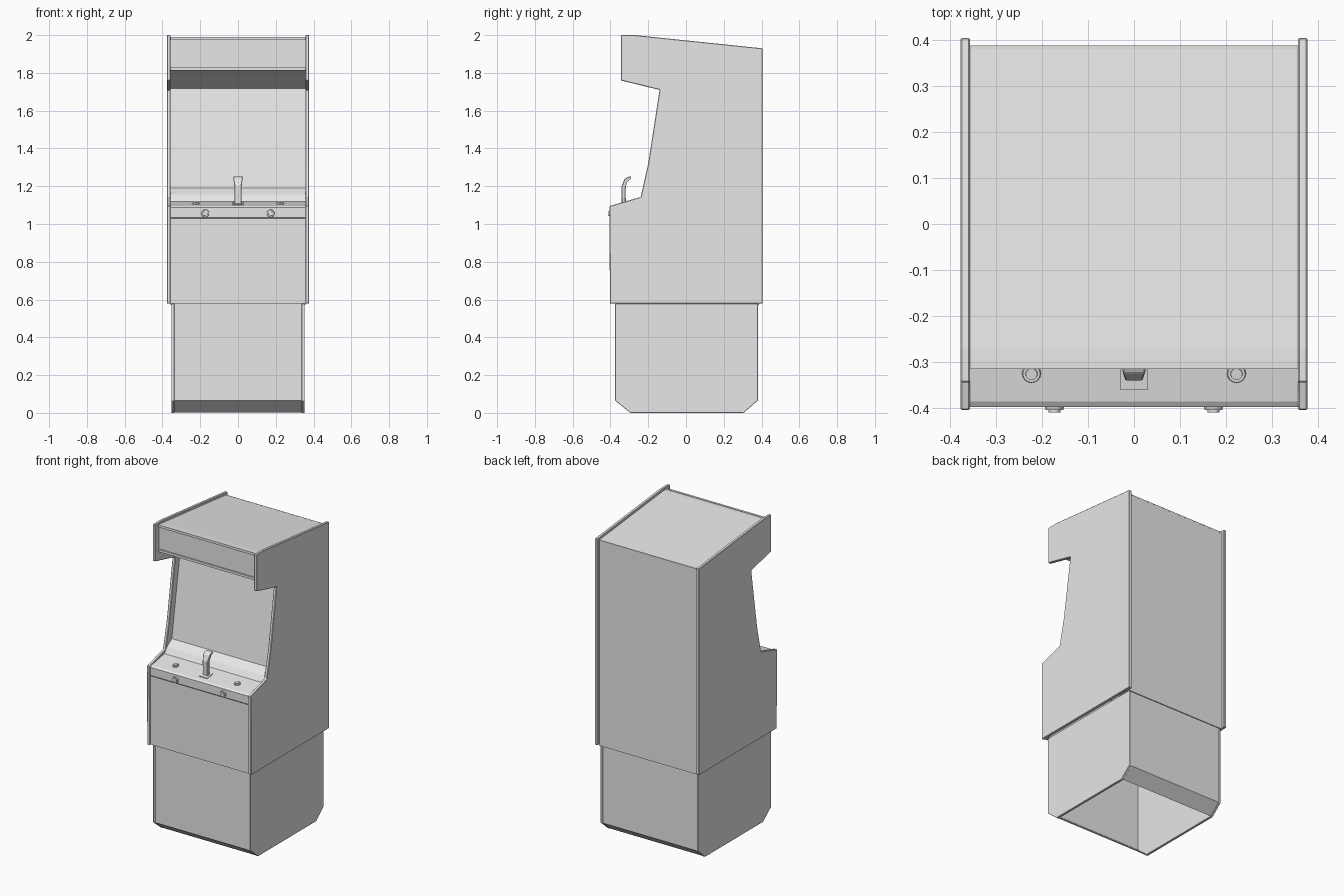
import bpy, bmesh, math
from mathutils import Vector, Matrix

if "Cube" in bpy.data.objects:
    bpy.data.objects.remove(bpy.data.objects["Cube"])

grey = bpy.data.materials.new("cabinet grey")
grey.diffuse_color = (0.8, 0.8, 0.8, 1)
grey.use_nodes = True
grey.node_tree.nodes["Principled BSDF"].inputs["Base Color"].default_value = grey.diffuse_color


def finish(bm, name):
    me = bpy.data.meshes.new(name)
    bm.to_mesh(me)
    bm.free()
    me.materials.append(grey)
    ob = bpy.data.objects.new(name, me)
    bpy.context.collection.objects.link(ob)
    return ob


def slab(name, pts, x0, x1, bevel=0.0):
    """Closed (y, z) profile extruded from x0 to x1."""
    bm = bmesh.new()
    face = bm.faces.new([bm.verts.new((x0, y, z)) for y, z in pts])
    ext = bmesh.ops.extrude_face_region(bm, geom=[face])
    bmesh.ops.translate(bm, vec=(x1 - x0, 0, 0),
                        verts=[v for v in ext["geom"] if isinstance(v, bmesh.types.BMVert)])
    bmesh.ops.recalc_face_normals(bm, faces=bm.faces)
    ob = finish(bm, name)
    if bevel:
        m = ob.modifiers.new("edge", 'BEVEL')
        m.width = bevel
        m.segments = 1
    return ob


def sheet(name, pts, half, thick=0.006):
    """Open (y, z) line swept across the width as a thin board."""
    bm = bmesh.new()
    rows = [(bm.verts.new((-half, y, z)), bm.verts.new((half, y, z))) for y, z in pts]
    for a, b in zip(rows, rows[1:]):
        bm.faces.new((a[0], a[1], b[1], b[0]))
    ob = finish(bm, name)
    m = ob.modifiers.new("board", 'SOLIDIFY')
    m.thickness = thick
    m.offset = -1
    m.use_even_offset = True
    return ob


def button(name, pos, axis):
    """Round button: wide collar with a smaller cap, pointing along axis."""
    bm = bmesh.new()
    rot = Vector((0, 0, 1)).rotation_difference(Vector(axis)).to_matrix().to_4x4()
    for r, h in ((0.021, 0.008), (0.014, 0.013)):
        bmesh.ops.create_cone(bm, cap_ends=True, segments=16, radius1=r, radius2=r * 0.9,
                              depth=h, matrix=Matrix.Translation(pos) @ rot
                              @ Matrix.Translation((0, 0, h / 2)))
    return finish(bm, name)


# Upper side panels and base side panels
side = [(-0.345, 2.0), (-0.27, 2.0), (0.405, 1.93), (0.405, 0.578), (-0.403, 0.578),
        (-0.405, 1.095), (-0.24, 1.143), (-0.2, 1.32), (-0.14, 1.71), (-0.345, 1.76)]
base = [(-0.375, 0.578), (-0.375, 0.065), (-0.295, 0), (0.305, 0), (0.38, 0.065), (0.38, 0.578)]
for s, tag in ((-1, "left"), (1, "right")):
    slab("side_panel_" + tag, side, s * 0.357, s * 0.377, 0.003)
    slab("base_side_" + tag, base, s * 0.337, s * 0.353, 0.002)

# Base front with its sloped toe, and the full-height back
sheet("base_front", [(-0.295, 0.002), (-0.371, 0.065), (-0.371, 0.58)], 0.338)
sheet("base_back", [(0.378, 0.58), (0.378, 0.065), (0.305, 0.002)], 0.338)
sheet("back_panel", [(0.387, 1.918), (0.387, 0.57)], 0.358)
sheet("base_ledge", [(-0.37, 0.582), (-0.394, 0.582)], 0.358)

# Front panel, control deck and riser
sheet("front_panel", [(-0.394, 0.58), (-0.394, 1.03)], 0.358)
sheet("control_deck", [(-0.394, 1.03), (-0.398, 1.035), (-0.398, 1.088), (-0.386, 1.096),
                       (-0.25, 1.12), (-0.225, 1.155), (-0.175, 1.19)], 0.358)

# Screen, speaker board, marquee and top
sheet("screen", [(-0.175, 1.19), (-0.09, 1.718)], 0.358)
sheet("speaker_board", [(-0.09, 1.716), (-0.308, 1.812)], 0.358)
sheet("marquee", [(-0.306, 1.81), (-0.306, 1.984)], 0.358)
sheet("top_panel", [(-0.31, 1.987), (-0.27, 1.985), (0.388, 1.917)], 0.358)
for z, tag in ((1.82, "lower"), (1.981, "upper")):
    slab("marquee_trim_" + tag, [(-0.315, z - 0.008), (-0.315, z + 0.008),
                                 (-0.3, z + 0.008), (-0.3, z - 0.008)], -0.357, 0.357)

# Buttons on the deck and on the front lip
for s, tag in ((-1, "left"), (1, "right")):
    button("deck_button_" + tag, (s * 0.223, -0.325, 1.105), (0, -0.17, 0.98))
    button("front_button_" + tag, (s * 0.173, -0.397, 1.056), (0, -1, 0))

# Control stick: bent grip that flares towards the top
stick = slab("control_stick", [(-0.34, 1.095), (-0.341, 1.2), (-0.325, 1.24), (-0.305, 1.251),
                               (-0.289, 1.25), (-0.293, 1.238), (-0.31, 1.225), (-0.318, 1.2),
                               (-0.32, 1.18), (-0.318, 1.097)], -0.018, 0.018, 0.003)
for v in stick.data.vertices:
    if v.co.z > 1.23:
        v.co.x *= 1.4
slab("stick_plate", [(-0.36, 1.1), (-0.36, 1.105), (-0.3, 1.116), (-0.3, 1.11)], -0.03, 0.03)
